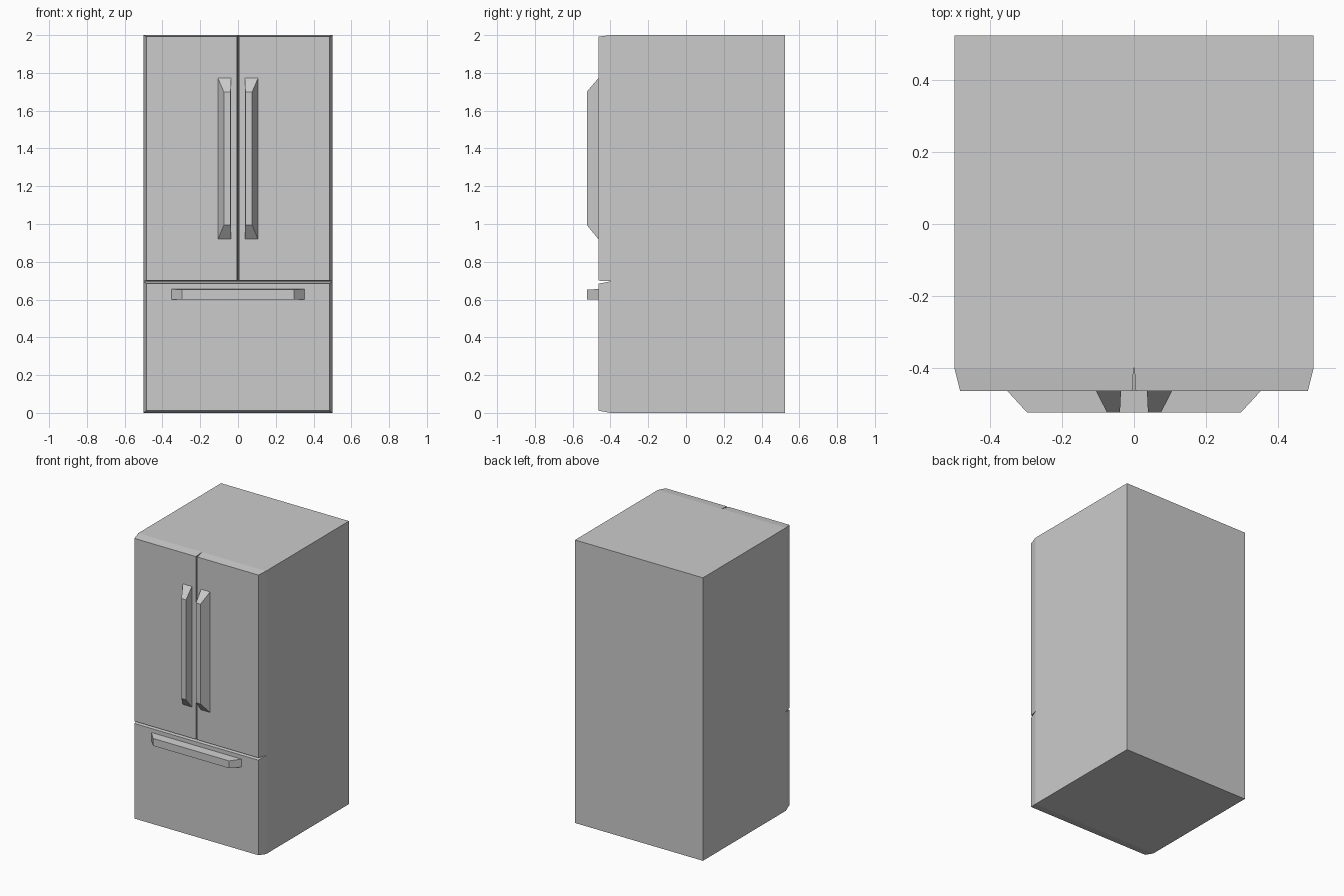
import bpy
import bmesh

if "Cube" in bpy.data.objects:
    bpy.data.objects.remove(bpy.data.objects["Cube"])


def frustum(name, back, front, y_back, y_front, mirror=False, open_back=True):
    """Tapered block; back and front are (x0, x1, z0, z1) rectangles."""
    bm = bmesh.new()
    rings = []
    for (x0, x1, z0, z1), y in ((back, y_back), (front, y_front)):
        corners = ((x0, z0), (x1, z0), (x1, z1), (x0, z1))
        rings.append([bm.verts.new((x, y, z)) for x, z in corners])
    b, f = rings
    bm.faces.new(f)
    if not open_back:
        bm.faces.new(b[::-1])
    for i in range(4):
        j = (i + 1) % 4
        bm.faces.new((b[i], b[j], f[j], f[i]))
    # outward direction: front cap must face -y
    bm.normal_update()
    if bm.faces[:][0].normal.y > 0:
        bmesh.ops.reverse_faces(bm, faces=bm.faces[:])
    mesh = bpy.data.meshes.new(name)
    bm.to_mesh(mesh)
    bm.free()
    obj = bpy.data.objects.new(name, mesh)
    bpy.context.collection.objects.link(obj)
    if mirror:
        mod = obj.modifiers.new("mirror", 'MIRROR')
        mod.use_mirror_merge = False
    return obj


BACK, SEAM, FACE, GRIP = 0.525, -0.40, -0.464, -0.525

# Cabinet
cabinet = (-0.5, 0.5, 0, 2)
frustum("cabinet", cabinet, cabinet, BACK, SEAM, open_back=False)

# Pair of upper doors and the lower freezer drawer, with bevelled edges
frustum("upper_doors", (0.001, 0.5, 0.697, 2.0), (0.005, 0.484, 0.70, 1.992),
        SEAM, FACE, mirror=True)
frustum("freezer_drawer", (-0.5, 0.5, 0, 0.696), (-0.484, 0.484, 0.012, 0.684),
        SEAM, FACE)

# Upright door handles and the horizontal drawer handle
frustum("door_handles", (0.036, 0.106, 0.92, 1.772), (0.039, 0.075, 0.994, 1.70),
        FACE, GRIP, mirror=True)
frustum("drawer_handle", (-0.353, 0.353, 0.60, 0.656), (-0.297, 0.297, 0.60, 0.652),
        FACE, GRIP)
